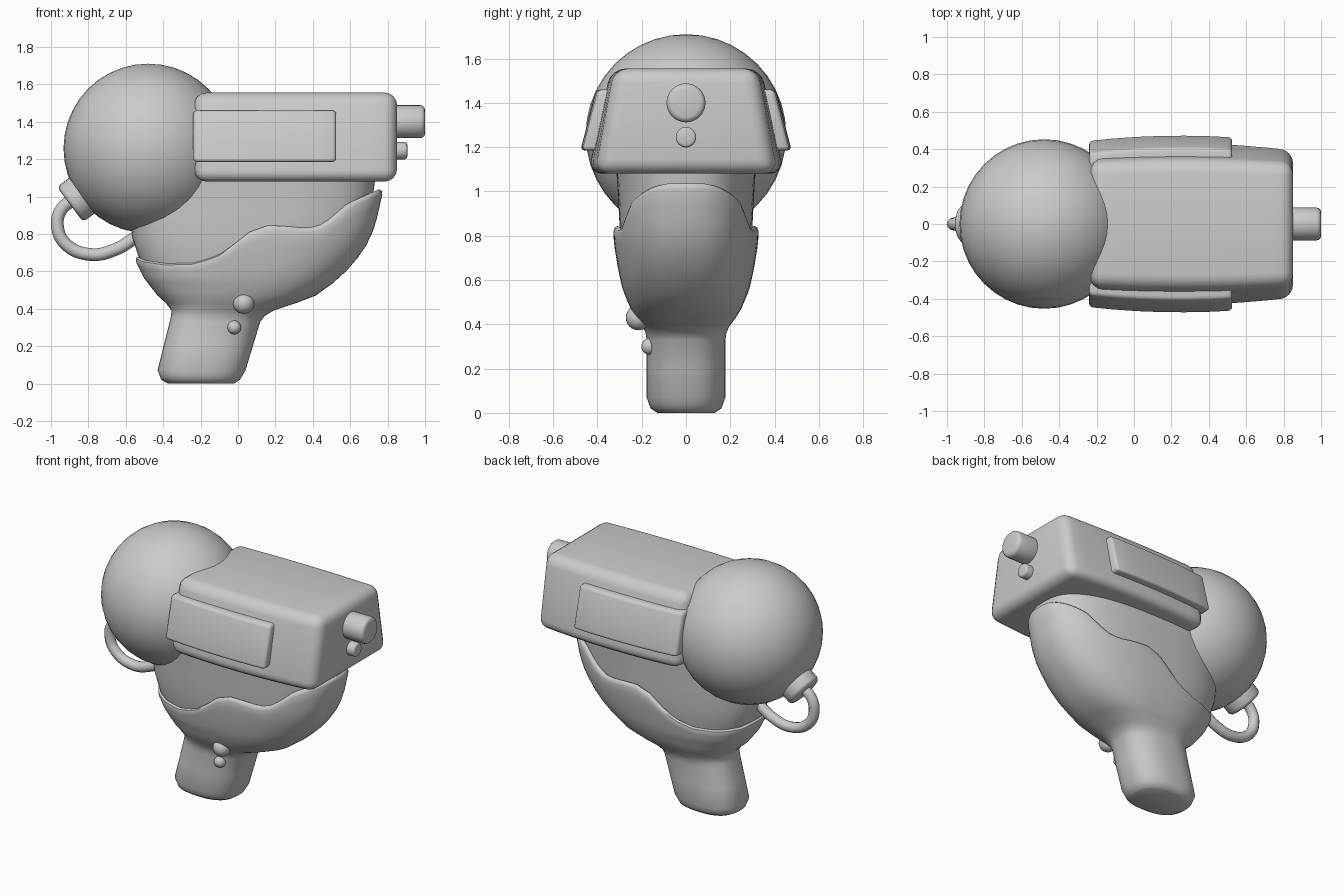
import bpy, bmesh
from math import sin, cos, pi, radians
from mathutils import Vector

if "Cube" in bpy.data.objects:
    bpy.data.objects.remove(bpy.data.objects["Cube"])


def lerp_table(table, t):
    """Linear lookup in rows of (key, value, value...)."""
    if t <= table[0][0]:
        return table[0][1:]
    for a, b in zip(table, table[1:]):
        if t <= b[0]:
            f = (t - a[0]) / (b[0] - a[0])
            return [p + (q - p) * f for p, q in zip(a[1:], b[1:])]
    return table[-1][1:]


def finish(name, bm, bevel=0.0, segments=4):
    bmesh.ops.recalc_face_normals(bm, faces=bm.faces)
    if bevel:
        edges = [e for e in bm.edges if e.calc_face_angle(0) > radians(35)]
        bmesh.ops.bevel(bm, geom=edges, offset=bevel, segments=segments,
                        profile=0.5, affect='EDGES')
    mesh = bpy.data.meshes.new(name)
    bm.to_mesh(mesh)
    bm.free()
    mesh.shade_smooth()
    mesh.set_sharp_from_angle(angle=radians(50))
    ob = bpy.data.objects.new(name, mesh)
    bpy.context.collection.objects.link(ob)
    return ob


def loft(name, rings, bevel=0.0, segments=4, cap_end=True):
    bm = bmesh.new()
    rows = [[bm.verts.new(p) for p in ring] for ring in rings]
    n = len(rows[0])
    for a, b in zip(rows, rows[1:]):
        for i in range(n):
            j = (i + 1) % n
            bm.faces.new((a[i], a[j], b[j], b[i]))
    bm.faces.new(rows[0])
    if cap_end:
        bm.faces.new(rows[-1])
    return finish(name, bm, bevel, segments)


def ball(name, loc, r, seg=24):
    bm = bmesh.new()
    bmesh.ops.create_uvsphere(bm, u_segments=seg, v_segments=seg // 2, radius=r)
    bmesh.ops.translate(bm, verts=bm.verts, vec=loc)
    return finish(name, bm)


def knob(name, start, end, r, bevel):
    a, b = Vector(start), Vector(end)
    bm = bmesh.new()
    bmesh.ops.create_cone(bm, cap_ends=True, segments=32, radius1=r, radius2=r,
                          depth=(b - a).length)
    ob = finish(name, bm, bevel, 3)
    ob.location = (a + b) / 2
    ob.rotation_euler = (b - a).to_track_quat('Z', 'Y').to_euler()
    return ob


# Outline of handle and shell: z, x min, x max, half depth
PROFILE = [(0.0, -0.375, -0.02, 0.13), (0.02, -0.41, 0.01, 0.16),
           (0.07, -0.43, 0.04, 0.178), (0.35, -0.36, 0.125, 0.178),
           (0.39, -0.355, 0.19, 0.195), (0.43, -0.385, 0.31, 0.225),
           (0.47, -0.43, 0.415, 0.25), (0.56, -0.50, 0.54, 0.287),
           (0.65, -0.545, 0.625, 0.307), (0.76, -0.585, 0.70, 0.325),
           (0.85, -0.605, 0.735, 0.33), (1.05, -0.62, 0.78, 0.33)]
# Wavy upper edge of the shell: x, z
RIM = [(-0.60, 0.70), (-0.52, 0.66), (-0.40, 0.642), (-0.25, 0.645), (-0.12, 0.68),
       (-0.03, 0.74), (0.06, 0.81), (0.14, 0.845), (0.25, 0.843), (0.38, 0.83),
       (0.46, 0.85), (0.53, 0.90), (0.58, 0.95), (0.65, 0.985), (0.77, 1.037)]


def point(angle, z, inset=0.0, power=2.5):
    x0, x1, h = lerp_table(PROFILE, z)
    c, s = cos(angle), sin(angle)
    k = 2 / power
    x = (x0 + x1) / 2 + ((x1 - x0) / 2 - inset) * abs(c) ** k * (1 if c > 0 else -1)
    y = (h - inset) * abs(s) ** k * (1 if s > 0 else -1)
    return (x, y, z)


# Handle and wavy shell as one surface with a rounded lip
N = 72
angles = [2 * pi * i / N for i in range(N)]
rim = []
for a in angles:
    z = 0.8
    for _ in range(40):
        z = (z + lerp_table(RIM, point(a, z)[0])[0]) / 2
    rim.append(z)
rings = [[point(a, z) for a in angles]
         for z in (0, 0.008, 0.02, 0.04, 0.07, 0.2, 0.33, 0.36, 0.39, 0.43, 0.47)]
for i in range(1, 9):
    rings.append([point(a, 0.47 + (r - 0.025 - 0.47) * i / 8) for a, r in zip(angles, rim)])
for inset, drop in ((0.006, 0.008), (0.02, 0.0), (0.035, 0.008), (0.045, 0.05)):
    rings.append([point(a, r - drop, inset) for a, r in zip(angles, rim)])
loft("handle_and_shell", rings, cap_end=False)

# Inner body under the housing
INNER = [(0.55, -0.46, 0.50, 0.255), (0.66, -0.525, 0.60, 0.28), (0.78, -0.565, 0.67, 0.297),
         (0.9, -0.58, 0.705, 0.303), (1.03, -0.59, 0.725, 0.31), (1.14, -0.59, 0.74, 0.318)]
inner = []
for z, x0, x1, h in INNER:
    ring = []
    for a in angles:
        c, s = cos(a), sin(a)
        ring.append(((x0 + x1) / 2 + (x1 - x0) / 2 * abs(c) ** 0.75 * (1 if c > 0 else -1),
                     h * abs(s) ** 0.75 * (1 if s > 0 else -1), z))
    inner.append(ring)
loft("inner_body", inner)

# Upper housing: bulging trapezoid sections along x
def bulge(x):
    return 0.035 * (1 - ((x - 0.25) / 0.55) ** 2)

housing = []
for i in range(9):
    x = -0.235 + 1.085 * i / 8
    t, w = 0.325 + bulge(x) * 0.4, 0.41 + bulge(x)
    housing.append([(x, -w, 1.08), (x, w, 1.08), (x, t, 1.555), (x, -t, 1.555)])
loft("upper_housing", housing, 0.065)

# Side panels, one on each side
for side, label in ((-1, "front"), (1, "back")):
    panel = []
    for i in range(7):
        x = -0.24 + 0.765 * i / 6
        w = bulge(x)
        panel.append([(x, side * y, z) for y, z in
                      ((0.30, 1.185), (0.442 + w, 1.185), (0.372 + w, 1.46), (0.28, 1.46))])
    loft(label + "_side_panel", panel, 0.02, 3)

# Round tank, its cap and the hose
ball("round_tank", (-0.48, 0, 1.257), 0.453, 40)
knob("tank_cap", (-0.77, 0, 1.053), (-0.898, 0, 0.957), 0.117, 0.025)
curve = bpy.data.curves.new("hose", 'CURVE')
curve.dimensions = '3D'
curve.bevel_depth = 0.034
curve.bevel_resolution = 4
curve.resolution_u = 8
curve.use_fill_caps = True
path = [(-0.87, 0.99), (-0.945, 0.93), (-0.965, 0.84), (-0.92, 0.745), (-0.79, 0.69),
        (-0.66, 0.715), (-0.54, 0.785)]
spline = curve.splines.new('BEZIER')
spline.bezier_points.add(len(path) - 1)
for bp, (x, z) in zip(spline.bezier_points, path):
    bp.co = (x, 0, z)
    bp.handle_left_type = bp.handle_right_type = 'AUTO'
bpy.context.collection.objects.link(bpy.data.objects.new("hose", curve))

# Knobs on the end face and buttons on the front
knob("large_end_knob", (0.80, 0, 1.4), (1.0, 0, 1.4), 0.088, 0.025)
knob("small_end_knob", (0.80, 0, 1.245), (0.905, 0, 1.245), 0.046, 0.014)
ball("large_button", (0.03, -0.215, 0.43), 0.057)
ball("small_button", (-0.02, -0.165, 0.30), 0.037)
